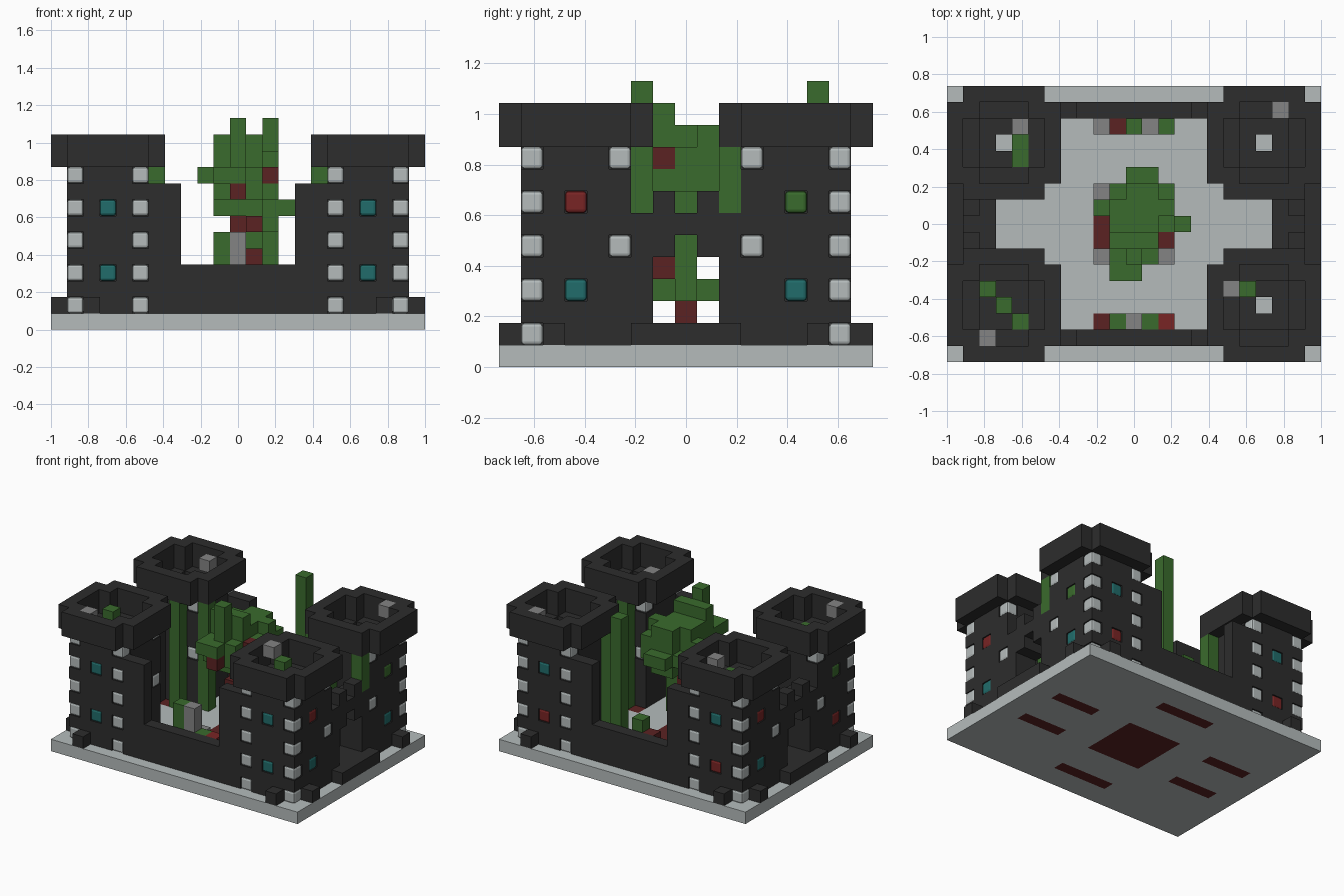
import bpy, bmesh
from mathutils import Vector

cube = bpy.data.objects.get("Cube")
if cube:
    bpy.data.objects.remove(cube, do_unlink=True)

U = 2 / 23          # one block
NX, NY = 23, 17     # blocks across and deep


def material(name, r, g, b):
    m = bpy.data.materials.new(name)
    m.use_nodes = True
    m.diffuse_color = (r, g, b, 1)
    m.node_tree.nodes["Principled BSDF"].inputs["Base Color"].default_value = (r, g, b, 1)
    return m


DARK = material("dark stone", .026, .026, .026)
LIGHT = material("pale stone", .46, .50, .50)
GREEN = material("leaf green", .042, .147, .026)
EARTH = material("dark red earth", .105, .016, .016)
RED = material("bright red", .19, .018, .018)
TEAL = material("teal", .015, .15, .145)
GREY = material("mid grey", .23, .23, .23)


def box(x0, x1, y0, y1, z0, z1):
    """Set of blocks, ends included."""
    return {(x, y, z) for x in range(x0, x1 + 1) for y in range(y0, y1 + 1)
            for z in range(z0, z1 + 1)}


def col(x, y, z0, z1):
    return box(x, x, y, y, z0, z1)


def mirror_x(cells):
    return cells | {(NX - 1 - x, y, z) for x, y, z in cells}


def mirror_xy(cells):
    c = mirror_x(cells)
    return c | {(x, NY - 1 - y, z) for x, y, z in c}


def finish(name, bm, mat):
    me = bpy.data.meshes.new(name)
    bm.to_mesh(me)
    bm.free()
    me.materials.append(mat)
    ob = bpy.data.objects.new(name, me)
    bpy.context.collection.objects.link(ob)
    return ob


def corner(x, y, z):
    return Vector((x - NX / 2, y - NY / 2, z)) * U


def blocks(name, cells, mat):
    """Outer skin of a set of blocks."""
    bm = bmesh.new()
    verts = {}
    for c in cells:
        for axis in range(3):
            for side in (0, 1):
                n = list(c)
                n[axis] += 2 * side - 1
                if tuple(n) in cells:
                    continue
                ring = []
                for a, b in ((0, 0), (1, 0), (1, 1), (0, 1)):
                    p = list(c)
                    p[axis] += side
                    p[(axis + 1) % 3] += a
                    p[(axis + 2) % 3] += b
                    p = tuple(p)
                    if p not in verts:
                        verts[p] = bm.verts.new(corner(*p))
                    ring.append(verts[p])
                bm.faces.new(ring if side else ring[::-1])
    return finish(name, bm, mat)


def rounded_blocks(name, cells, mat):
    """Separate blocks with softened edges."""
    bm = bmesh.new()
    for x, y, z in cells:
        made = bmesh.ops.create_cube(bm, size=U)["verts"]
        bmesh.ops.translate(bm, verts=made, vec=corner(x + .5, y + .5, z + .5))
    bmesh.ops.bevel(bm, geom=bm.edges[:], offset=.014, segments=2, profile=.5,
                    affect='EDGES', clamp_overlap=True)
    return finish(name, bm, mat)


# planted beds let into the base
beds = box(9, 13, 6, 10, 0, 0) | box(9, 13, 2, 2, 0, 0) | box(9, 13, 14, 14, 0, 0)
beds |= mirror_xy(box(2, 5, 6, 6, 0, 0))
blocks("base", box(0, 22, 0, 16, 0, 0) - beds, LIGHT)
blocks("earth_beds", beds, EARTH)

# windows, by colour
teal = {(x, 1, z) for x in (3, 19) for z in (3, 7)}
teal |= {(3, 15, 7), (19, 15, 7), (21, 3, 3), (21, 13, 3), (1, 13, 3)}
red = {(3, 15, 3), (19, 15, 3), (21, 3, 7), (1, 13, 7), (1, 3, 3)}
green = {(21, 13, 7), (1, 3, 7)}

# corner stones
stones = set()
for z in range(1, 10, 2):
    stones |= {(1, 1, z), (5, 1, z)}
for z in (5, 9):
    stones |= {(1, 5, z), (5, 5, z)}
stones = mirror_xy(stones)

# towers with an open shaft
tower = box(1, 5, 1, 5, 1, 9) - box(2, 4, 2, 4, 9, 9) - col(3, 3, 1, 9)
blocks("towers", mirror_xy(tower) - stones - teal - red - green, DARK)
rounded_blocks("corner_stones", stones, LIGHT)
rounded_blocks("teal_windows", teal, TEAL)
rounded_blocks("red_windows", red, RED)
rounded_blocks("green_windows", green, GREEN)


def clipped(a, b, z0, z1):
    """Square slab without its four corners."""
    ends = (a, b)
    return {c for c in box(a, b, a, b, z0, z1)
            if not (c[0] in ends and c[1] in ends)}


tower_items = {(2, 1, 11), (4, 14, 11), (20, 15, 11), (17, 4, 11)}
blocks("parapets", mirror_xy(clipped(0, 6, 10, 11) - clipped(1, 5, 10, 11)), DARK)
blocks("tower_stones", tower_items, GREY)
blocks("tower_plants", {(2, 4, 10), (3, 3, 9), (4, 2, 9), (18, 4, 10),
                        (4, 12, 9), (4, 13, 9)}, GREEN)

# front and back walls, low in the middle
long_wall = box(6, 16, 1, 1, 1, 3) | mirror_x(box(6, 7, 1, 1, 4, 8))
blocks("front_and_back_walls", mirror_xy(long_wall), DARK)

# side walls with an arch, two merlons and a doorstep
side_wall = box(1, 2, 6, 10, 1, 6) - box(1, 2, 7, 9, 1, 4) - box(1, 2, 8, 8, 5, 5)
side_wall |= {(1, 7, 7), (1, 9, 7)} | box(1, 2, 7, 9, 1, 1)
blocks("side_walls", mirror_x(side_wall), DARK)
blocks("doorsteps", mirror_x(box(0, 0, 6, 10, 1, 1)), DARK)
blocks("foot_blocks", mirror_xy({(2, 0, 1), (0, 2, 1)}), DARK)

# vines climbing to the parapets
vines = mirror_x(col(6, 11, 1, 9) | col(4, 10, 1, 9))
vines |= col(21, 10, 7, 9) | col(18, 6, 1, 9)
blocks("vines", vines, GREEN)

# flower beds
blocks("bed_plants", col(10, 2, 1, 5) | col(12, 2, 1, 3) | col(11, 14, 1, 4)
       | col(13, 14, 1, 12), GREEN)
blocks("bed_stones", col(11, 2, 1, 5) | col(9, 14, 1, 2) | col(12, 14, 1, 2)
       | {(9, 6, 1), (9, 10, 1), (13, 6, 1)}, GREY)
blocks("bed_flowers", col(13, 2, 1, 3), RED)
blocks("bed_earth", col(10, 14, 1, 3), EARTH)

# tree in the courtyard
trunk = col(11, 8, 1, 6) | {(12, 7, 4), (12, 6, 6), (11, 5, 8), (13, 7, 9)}
leaves = box(10, 12, 7, 9, 7, 10) | box(11, 13, 7, 10, 8, 9)
leaves |= box(10, 12, 6, 6, 8, 9) | box(10, 11, 5, 5, 9, 9) | box(11, 12, 11, 11, 8, 8)
leaves |= box(11, 12, 9, 10, 7, 10) | col(11, 6, 10, 12) | box(10, 12, 7, 7, 10, 11)
leaves |= {(9, 9, 9), (10, 10, 8), (14, 8, 7), (13, 8, 7), (13, 9, 10), (13, 8, 6)}
leaves |= box(11, 11, 7, 9, 3, 3) | col(12, 8, 3, 6)
blocks("tree_trunk", trunk, EARTH)
blocks("tree_leaves", leaves - trunk, GREEN)
